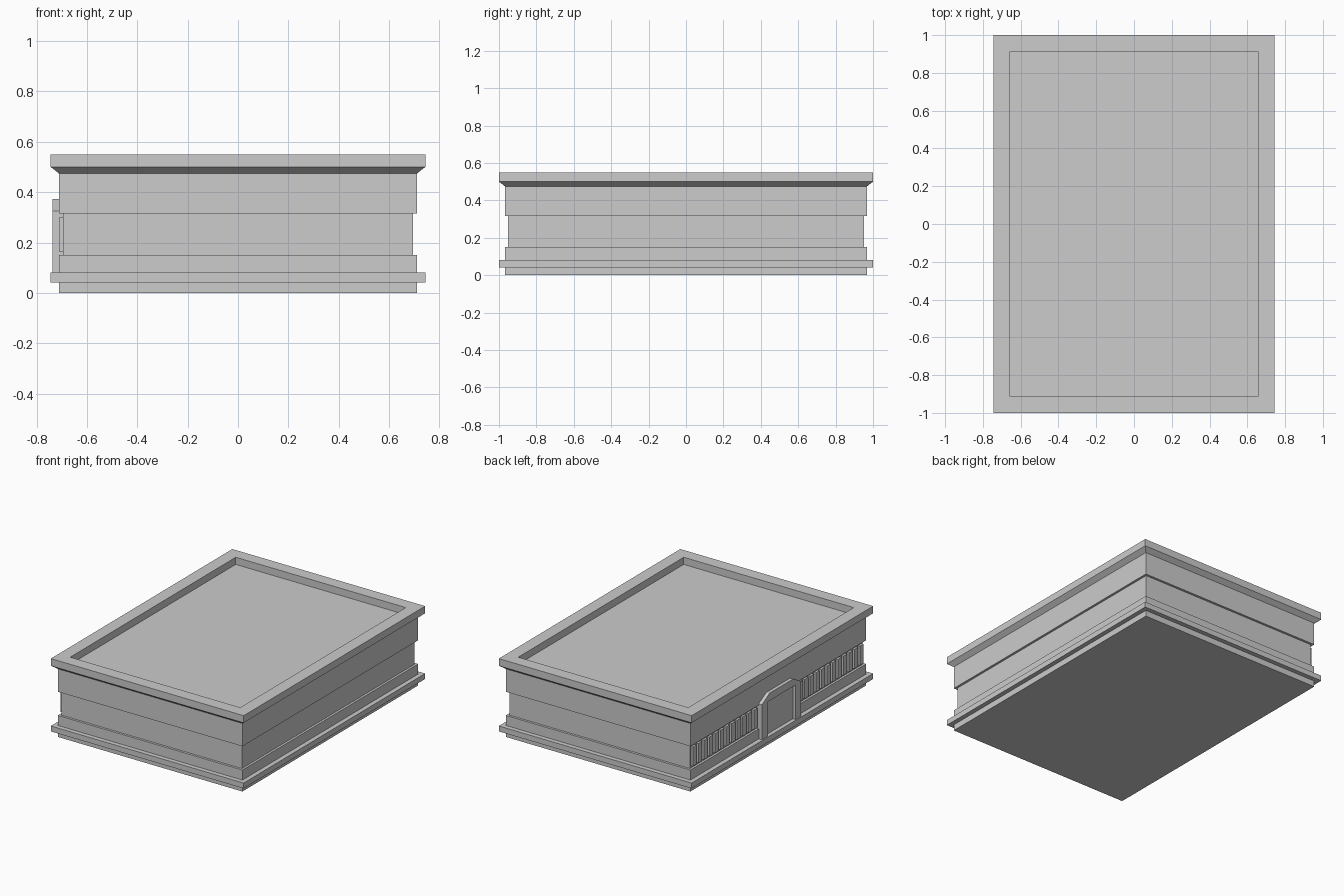
import bpy
import bmesh

cube = bpy.data.objects.get("Cube")
if cube:
    bpy.data.objects.remove(cube, do_unlink=True)

grey = bpy.data.materials.new("light_grey")
grey.use_nodes = True
COLOR = (0.604, 0.604, 0.604, 1)
grey.diffuse_color = COLOR
grey.node_tree.nodes["Principled BSDF"].inputs["Base Color"].default_value = COLOR

HX, HY = 0.744, 1.0      # half size of the cornice


def finish(name, bm):
    bmesh.ops.recalc_face_normals(bm, faces=bm.faces)
    mesh = bpy.data.meshes.new(name)
    bm.to_mesh(mesh)
    bm.free()
    mesh.materials.append(grey)
    obj = bpy.data.objects.new(name, mesh)
    bpy.context.collection.objects.link(obj)
    return obj


def stepped_block(name, profile):
    """Loft rectangles given as (inset, height), capped at both ends."""
    bm = bmesh.new()
    rings = []
    for inset, z in profile:
        x, y = HX - inset, HY - inset
        rings.append([bm.verts.new(c) for c in
                      ((-x, -y, z), (x, -y, z), (x, y, z), (-x, y, z))])
    for a, b in zip(rings, rings[1:]):
        for i in range(4):
            j = (i + 1) % 4
            bm.faces.new((a[i], a[j], b[j], b[i]))
    bm.faces.new(rings[0])
    bm.faces.new(rings[-1])
    return finish(name, bm)


def add_box(bm, x0, x1, y0, y1, z0, z1):
    verts = bmesh.ops.create_cube(bm, size=1)["verts"]
    for v in verts:
        v.co = (x1 if v.co.x > 0 else x0,
                y1 if v.co.y > 0 else y0,
                z1 if v.co.z > 0 else z0)


def side_plate(name, outline, x0, x1):
    """Extrude a (y, z) outline between two x positions."""
    bm = bmesh.new()
    face = bm.faces.new([bm.verts.new((x0, y, z)) for y, z in outline])
    out = bmesh.ops.extrude_face_region(bm, geom=[face])["geom"]
    moved = [v for v in out if isinstance(v, bmesh.types.BMVert)]
    bmesh.ops.translate(bm, verts=moved, vec=(x1 - x0, 0, 0))
    return finish(name, bm)


# Walls with plinth, recessed band, flared cornice and sunken roof
WALL, BAND, PARAPET = 0.032, 0.048, 0.088
stepped_block("building_shell", [
    (WALL, 0), (WALL, 0.042), (0, 0.042), (0, 0.08), (WALL, 0.08),
    (WALL, 0.15), (BAND, 0.15), (BAND, 0.315), (WALL, 0.315),
    (WALL, 0.475), (0, 0.50), (0, 0.55), (PARAPET, 0.55), (PARAPET, 0.50)])

# Row of upright window bars on both sides of the entrance
bars = bmesh.new()
for side in (-1, 1):
    for i in range(12):
        y = side * (0.25 + i * 0.061)
        add_box(bars, -0.712, -0.69, y - 0.02, y + 0.02, 0.165, 0.30)
finish("window_bars", bars)

# Entrance surround with clipped top corners, open at the bottom
W, TOP, D = 0.215, 0.372, 0.155
side_plate("entrance_surround", [
    (-D, 0.08), (-W, 0.08), (-W, 0.325), (-0.13, TOP), (0.13, TOP),
    (W, 0.325), (W, 0.08), (D, 0.08), (D, 0.32), (-D, 0.32)], -0.69, -0.736)

# Entrance door
side_plate("entrance_door", [(-D, 0.08), (D, 0.08), (D, 0.32), (-D, 0.32)],
           -0.69, -0.716)
